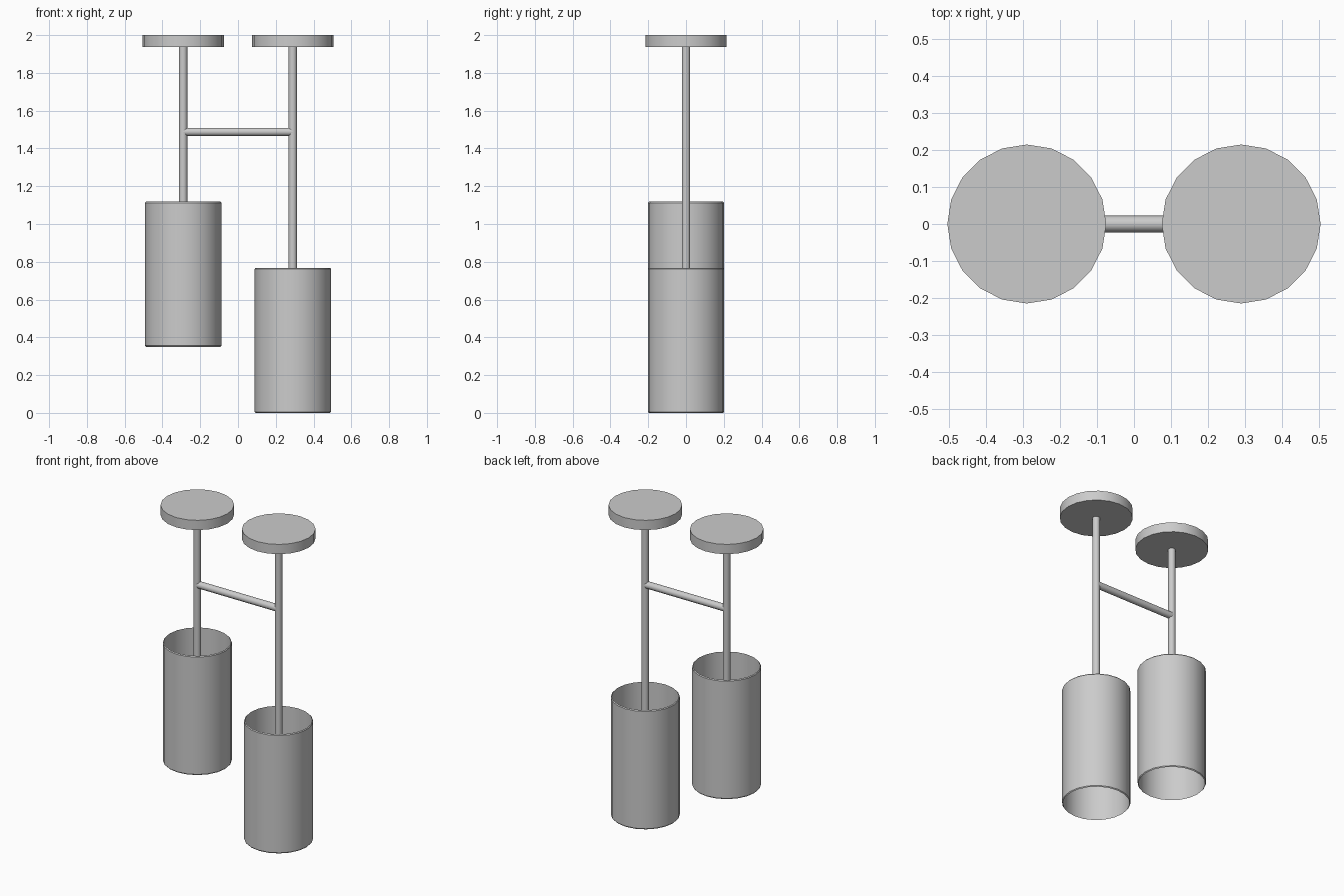
import bpy, math
from mathutils import Matrix

cube = bpy.data.objects.get("Cube")
if cube:
    bpy.data.objects.remove(cube, do_unlink=True)

grey = bpy.data.materials.new("satin_grey")
grey.use_nodes = True
colour = (0.6, 0.6, 0.6, 1)
grey.diffuse_color = colour
grey.node_tree.nodes["Principled BSDF"].inputs["Base Color"].default_value = colour


def finish(obj, name, angle):
    obj.name = name
    obj.data.materials.append(grey)
    bpy.ops.object.select_all(action='DESELECT')
    obj.select_set(True)
    bpy.context.view_layer.objects.active = obj
    bpy.ops.object.shade_smooth_by_angle(angle=math.radians(angle))
    return obj


def cylinder(name, radius, length, centre, sides, angle=30, rotation=(0, 0, 0)):
    bpy.ops.mesh.primitive_cylinder_add(vertices=sides, radius=radius, depth=length,
                                        location=centre, rotation=rotation)
    return finish(bpy.context.object, name, angle)


def lathe(name, profile, x, sides):
    """Revolve a closed (radius, z) loop around a vertical axis at x."""
    n = len(profile)
    verts, faces = [], []
    for s in range(sides):
        turn = Matrix.Rotation(math.tau * s / sides, 3, 'Z')
        verts += [turn.col[0] * r + turn.col[2] * z for r, z in profile]
        t = (s + 1) % sides
        for i in range(n):
            j = (i + 1) % n
            faces.append((s * n + i, t * n + i, t * n + j, s * n + j))
    mesh = bpy.data.meshes.new(name)
    mesh.from_pydata(verts, [], faces)
    obj = bpy.data.objects.new(name, mesh)
    bpy.context.collection.objects.link(obj)
    obj.location.x = x
    return finish(obj, name, 30)


SPACING = 0.29
ROD = 0.0225
CAP_BOTTOM = 1.937
SHADE_HEIGHT = 0.768

for side, x, base in (("right", -SPACING, 0.35), ("left", SPACING, 0.0)):
    top = base + SHADE_HEIGHT

    # Ceiling cap
    cylinder(side + "_ceiling_cap", 0.215, 2 - CAP_BOTTOM,
             (x, 0, (2 + CAP_BOTTOM) / 2), 20)

    # Hanging rod, running down into the open shade
    low = top - 0.2
    cylinder(side + "_hanging_rod", ROD, CAP_BOTTOM + 0.01 - low,
             (x, 0, (CAP_BOTTOM + 0.01 + low) / 2), 10, 40,
             (0, 0, math.pi / 2))

    # Thin open tube shade with chamfered rims
    inner, outer, lip = 0.197, 0.202, 0.006
    lathe(side + "_shade", [(inner, base), (outer, base + lip),
                            (outer, top - lip), (inner, top)], x, 20)

# Crossbar joining the rods
cylinder("crossbar", ROD, 2 * SPACING, (0, 0, 1.488), 10, 40, (0, math.pi / 2, 0))
